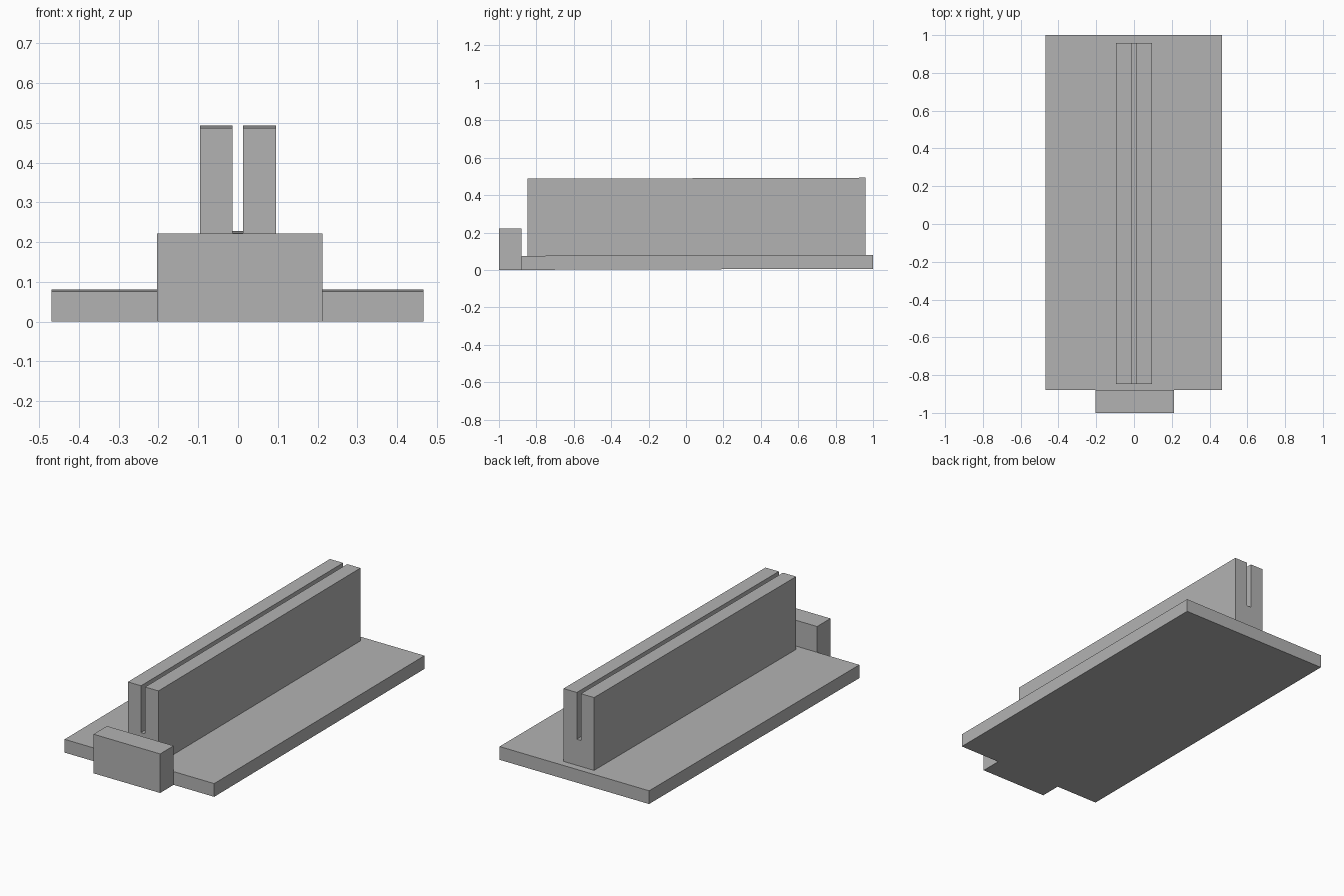
import bpy
import bmesh

cube = bpy.data.objects.get("Cube")
if cube:
    bpy.data.objects.remove(cube, do_unlink=True)

TILT = 0.003  # the whole model rises very slightly towards the back

grey = bpy.data.materials.new("plain grey")
grey.use_nodes = True
colour = (0.45, 0.45, 0.45, 1)
grey.diffuse_color = colour
grey.node_tree.nodes["Principled BSDF"].inputs["Base Color"].default_value = colour


def extrude_profile(name, profile, front, back):
    """Extrude an x-z outline from front to back along y."""
    bm = bmesh.new()
    face = bm.faces.new([bm.verts.new((x, front, z)) for x, z in profile])
    extruded = bmesh.ops.extrude_face_region(bm, geom=[face])["geom"]
    moved = [g for g in extruded if isinstance(g, bmesh.types.BMVert)]
    bmesh.ops.translate(bm, verts=moved, vec=(0, back - front, 0))
    bmesh.ops.recalc_face_normals(bm, faces=bm.faces)
    for v in bm.verts:
        v.co.z += TILT * (v.co.y + 1)
    mesh = bpy.data.meshes.new(name)
    bm.to_mesh(mesh)
    bm.free()
    mesh.materials.append(grey)
    obj = bpy.data.objects.new(name, mesh)
    bpy.context.collection.objects.link(obj)
    return obj


def rectangle(left, right, bottom, top):
    return [(left, bottom), (right, bottom), (right, top), (left, top)]


# Flat base plate
base_top = 0.075
extrude_profile("base_plate", rectangle(-0.469, 0.467, 0, base_top), -0.88, 1)

# Block at the front end of the plate
extrude_profile("front_block", rectangle(-0.204, 0.213, 0, 0.221), -1, -0.88)

# Tall rail with a narrow slot along its top
rail_top, slot_floor = 0.487, 0.222
slotted = [(-0.096, base_top), (0.095, base_top), (0.095, rail_top),
           (0.012, rail_top), (0.012, slot_floor), (-0.014, slot_floor),
           (-0.014, rail_top), (-0.096, rail_top)]
extrude_profile("slotted_rail", slotted, -0.847, 0.959)
